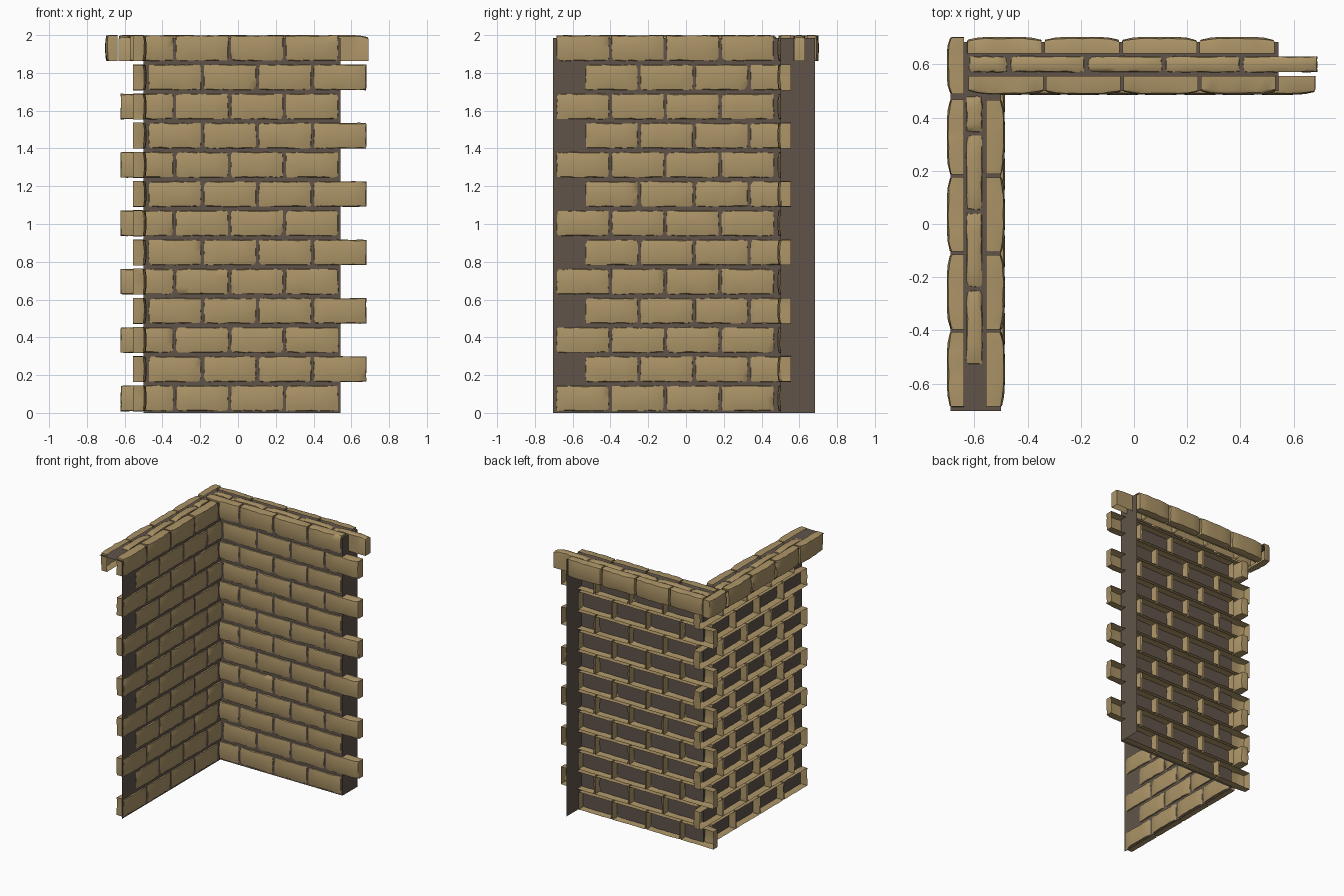
import bpy, bmesh, random
from mathutils import Vector

if "Cube" in bpy.data.objects:
    bpy.data.objects.remove(bpy.data.objects["Cube"])

random.seed(4)
X, Y, Z = Vector((1, 0, 0)), Vector((0, 1, 0)), Vector((0, 0, 1))


def material(name, rgb):
    m = bpy.data.materials.new(name)
    m.diffuse_color = (*rgb, 1)
    m.use_nodes = True
    m.node_tree.nodes["Principled BSDF"].inputs["Base Color"].default_value = m.diffuse_color
    return m


TAN = material("tan_brick", (0.41, 0.295, 0.135))
MORTAR = material("dark_mortar", (0.115, 0.088, 0.068))


def finish(name, bm, mat, smooth=True):
    me = bpy.data.meshes.new(name)
    bm.to_mesh(me)
    bm.free()
    me.materials.append(mat)
    ob = bpy.data.objects.new(name, me)
    bpy.context.collection.objects.link(ob)
    if smooth:
        bpy.ops.object.select_all(action='DESELECT')
        ob.select_set(True)
        bpy.context.view_layer.objects.active = ob
        bpy.ops.object.shade_smooth_by_angle(angle=0.6)
    return ob


def brick(bm, lo, hi, U, V, N):
    """Worn brick shell in box lo..hi: length U, height V, bulged face N, open back."""
    lo, hi = Vector(lo), Vector(hi)
    c, half = (lo + hi) / 2, (hi - lo) / 2
    ext = lambda a: abs(a.x) * half.x + abs(a.y) * half.y + abs(a.z) * half.z
    L, H, D = ext(U), ext(V), ext(N)
    nu, nv = 8, 4
    jit = lambda a: random.uniform(-a, a)
    grid, flat = {}, {}
    for i in range(nu + 1):
        for j in range(nv + 1):
            s, t = 2 * i / nu - 1, 2 * j / nv - 1
            edge = abs(s) > .99 or abs(t) > .99
            n = D - 0.010 * s ** 4 - 0.004 * t ** 4 - (random.uniform(0, .004) if edge else 0)
            u, v = s * (L - .005), t * (H - .005)
            if edge:
                u, v = u + jit(.002), v + jit(.003)
            flat[i, j] = (s * (L - random.uniform(0, .003)), t * (H - random.uniform(0, .003)))
            grid[i, j] = bm.verts.new(c + U * u + V * v + N * n)
    faces = [bm.faces.new((grid[i, j], grid[i + 1, j], grid[i + 1, j + 1], grid[i, j + 1]))
             for i in range(nu) for j in range(nv)]
    loop = ([(i, 0) for i in range(nu)] + [(nu, j) for j in range(nv)]
            + [(i, nv) for i in range(nu, 0, -1)] + [(0, j) for j in range(nv, 0, -1)])
    prev = [grid[k] for k in loop]
    for depth in (D - .02, -D):
        ring = [bm.verts.new(c + U * flat[k][0] + V * flat[k][1] + N * depth) for k in loop]
        for a in range(len(loop)):
            b = (a + 1) % len(loop)
            faces.append(bm.faces.new((prev[b], prev[a], ring[a], ring[b])))
        prev = ring
    if U.cross(V).dot(N) < 0:
        bmesh.ops.reverse_faces(bm, faces=faces)


def spans(start, count, pitch=0.291, gap=0.008):
    return [(start + k * pitch, start + (k + 1) * pitch - gap) for k in range(count)]


# Brick courses of the two inner walls, in running bond
ROWS, PITCH, HEIGHT = 13, 0.1545, 0.138
back, left = bmesh.new(), bmesh.new()
for r in range(ROWS):
    z0 = 0.008 + r * PITCH
    z1 = z0 + HEIGHT
    odd = r % 2
    for a, b in spans(-0.475 if odd else -0.623, 4):
        brick(back, (a, 0.485, z0), (b, 0.555, z1), X, Z, -Y)
    for a, b in spans(-0.535 if odd else -0.688, 4):
        brick(left, (-0.555, a, z0), (-0.485, b, z1), Y, Z, X)
finish("back_wall_bricks", back, TAN)
finish("left_wall_bricks", left, TAN)

# Top course: middle row and outer row of coping bricks
cap = bmesh.new()
z0, z1 = 1.862, 2.0
brick(cap, (-0.623, 0.568, z0), (-0.474, 0.632, z1), X, Y, Z)
for a, b in spans(-0.466, 4):
    brick(cap, (a, 0.568, z0), (b, 0.632, z1), X, Y, Z)
for a, b in spans(-0.628, 4):
    brick(cap, (a, 0.64, z0), (b, 0.703, z1), X, Z, Y)
for a, b in spans(-0.53, 3) + [(0.343, 0.483)]:
    brick(cap, (-0.632, a, z0), (-0.568, b, z1), Y, X, Z)
for a, b in spans(-0.688, 4) + [(0.488, 0.703)]:
    brick(cap, (-0.703, a, z0), (-0.638, b, z1), Y, Z, -X)
finish("coping_bricks", cap, TAN)

# Mortar: upright sheets behind the bricks, the end sheet, and the sheet under the coping
bm = bmesh.new()
path = [(-0.5, -0.703), (-0.5, 0.5), (0.543, 0.5), (0.543, 0.683)]
low = [bm.verts.new((x, y, 0)) for x, y in path]
top = [bm.verts.new((x, y, 1.985)) for x, y in path]
for k in range(3):
    bm.faces.new((low[k], low[k + 1], top[k + 1], top[k]))
outer = [bm.verts.new((x, y, 1.985)) for x, y in ((-0.69, -0.703), (-0.69, 0.683))]
bm.faces.new((outer[0], top[0], top[1], outer[1]))
bm.faces.new((outer[1], top[1], top[2], top[3]))
finish("mortar", bm, MORTAR, smooth=False)
